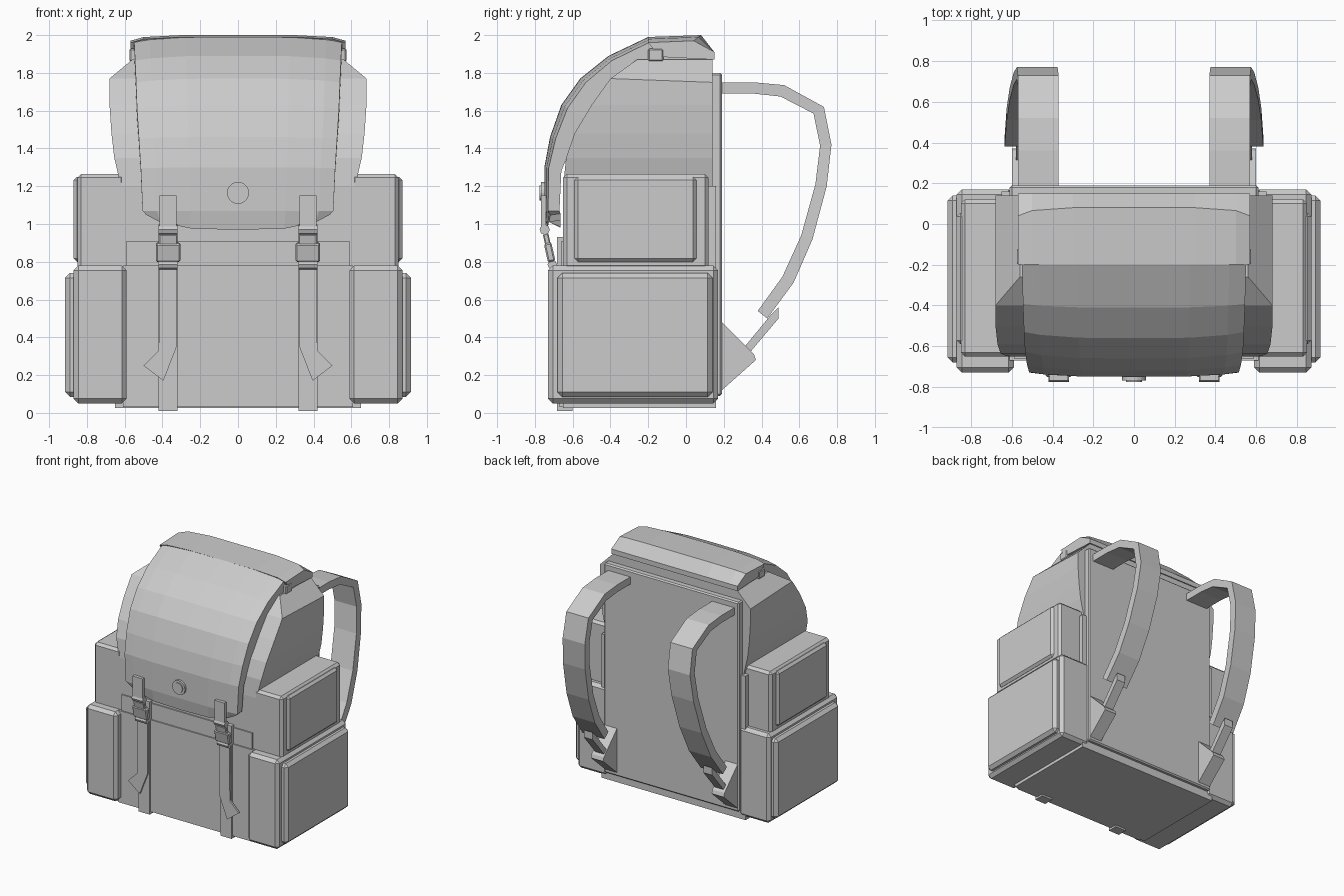
import bpy, bmesh, math
from mathutils import Vector, Matrix

if "Cube" in bpy.data.objects:
    bpy.data.objects.remove(bpy.data.objects["Cube"])

grey = bpy.data.materials.new("grey canvas")
grey.diffuse_color = (0.6, 0.6, 0.6, 1)
grey.use_nodes = True
grey.node_tree.nodes["Principled BSDF"].inputs["Base Color"].default_value = grey.diffuse_color


def finish(name, bm, bevel=0):
    bmesh.ops.recalc_face_normals(bm, faces=bm.faces)
    me = bpy.data.meshes.new(name)
    bm.to_mesh(me)
    bm.free()
    ob = bpy.data.objects.new(name, me)
    bpy.context.collection.objects.link(ob)
    me.materials.append(grey)
    if bevel:
        m = ob.modifiers.new("bevel", 'BEVEL')
        m.width, m.segments = bevel, 1
    return ob


def loft(name, rings, bevel=0):
    """Closed cross-sections joined in order and capped at both ends."""
    bm = bmesh.new()
    rows = [[bm.verts.new(p) for p in r] for r in rings]
    n = len(rows[0])
    for a, b in zip(rows, rows[1:]):
        for i in range(n):
            j = (i + 1) % n
            bm.faces.new((a[i], a[j], b[j], b[i]))
    bm.faces.new(rows[0])
    bm.faces.new(rows[-1])
    return finish(name, bm, bevel)


def box(name, x, y, z, bevel=0, tilt=0):
    bm = bmesh.new()
    bmesh.ops.create_cube(bm, size=1)
    mid = Vector([(r[0] + r[1]) / 2 for r in (x, y, z)])
    size = [abs(r[1] - r[0]) for r in (x, y, z)]
    bm.transform(Matrix.Translation(mid) @ Matrix.Rotation(tilt, 4, 'X')
                 @ Matrix.Diagonal((*size, 1)))
    return finish(name, bm, bevel)


def rod(name, centre, radius, depth, axis, sides):
    bm = bmesh.new()
    bmesh.ops.create_cone(bm, cap_ends=True, segments=sides, radius1=radius,
                          radius2=radius, depth=depth)
    bm.transform(Matrix.Translation(centre) @ Matrix.Rotation(math.pi / 2, 4, axis))
    return finish(name, bm)


# Main bag, lofted upward: height, half width, front depth
sections = [(0.03, .62, -.65), (1.2, .62, -.65), (1.35, .655, -.635),
            (1.48, .67, -.59), (1.63, .68, -.50), (1.77, .68, -.40), (1.87, .56, -.26)]
loft("main_bag", [[(-w, f, z), (w, f, z), (w, .14, z - (.02 if z == 1.77 else 0)),
                   (-w, .14, z - (.02 if z == 1.77 else 0))] for z, w, f in sections])
box("base", (-.65, .65), (-.65, .16), (.025, .06))
box("back_edge", (-.65, .65), (.1, .16), (.025, 1.2))
box("back_panel", (-.61, .61), (.13, .19), (.09, 1.8), .01)
box("front_panel", (-.61, .61), (-.67, -.6), (.03, .78))
box("front_band", (-.59, .59), (-.66, -.6), (.78, .91))

# Curved flap: outer and inner depth/height, half width
across = (-1, -.85, -.5, 0, .5, .85, 1)
flap = [((-.735, .97), (-.665, .98), .485), ((-.75, 1.07), (-.67, 1.07), .505),
        ((-.75, 1.3), (-.66, 1.28), .515), ((-.72, 1.46), (-.60, 1.43), .525),
        ((-.66, 1.63), (-.53, 1.56), .535), ((-.56, 1.77), (-.44, 1.69), .54),
        ((-.41, 1.89), (-.34, 1.79), .545), ((-.2, 1.99), (-.15, 1.89), .55)]
rings = []
for k, (o, i, w) in enumerate(flap):
    lift = .075 if k == 0 else 0
    outer, inner = [], []
    for t in across:
        c = .25 * t ** 4
        z_up = lift * t ** 4
        outer.append((w * t, o[0] + (i[0] - o[0]) * c, o[1] + (i[1] - o[1]) * c + z_up))
        inner.append((w * t, i[0], i[1] + z_up))
    rings.append(outer + inner[::-1])
loft("flap", rings)

# Top of the lid, slightly lower toward the ends
lid = [(-.2, 1.99), (.08, 2.0), (.15, 1.91), (.15, 1.87), (-.14, 1.885)]
rings = []
for x, drop in ((-.57, 1), (-.5, .35), (-.3, 0), (.3, 0), (.5, .35), (.57, 1)):
    rings.append([(x, y - (.04 * drop if 0 < y < .1 else 0),
                   z - (.03 * drop if z > 1.95 else 0)) for y, z in lid])
loft("lid_top", rings)
box("lid_seam", (-.54, .54), (-.2, .14), (1.84, 1.89))

# Round clasp on the flap
rod("clasp_disc", (0, -.755, 1.165), .058, .025, 'X', 20)
rod("clasp_centre", (0, -.762, 1.165), .04, .025, 'X', 16)

# Shoulder strap: outer and inner depth/height, sideways shift
strap = [((.18, 1.75), (.18, 1.69), 0), ((.36, 1.75), (.36, 1.69), 0),
         ((.52, 1.735), (.50, 1.675), 0), ((.73, 1.62), (.675, 1.585), 0),
         ((.77, 1.42), (.71, 1.415), .005), ((.745, 1.2), (.685, 1.21), .02),
         ((.67, .92), (.61, .94), .04), ((.57, .69), (.51, .72), .055),
         ((.43, .5), (.38, .54), .065)]

for s, side in ((1, "right"), (-1, "left")):
    # Stacked side pockets with raised outer panels
    box(side + "_lower_pocket", (s * .59, s * .87), (-.73, .17), (.05, .78), .025)
    box(side + "_lower_pocket_panel", (s * .8, s * .915), (-.68, .14), (.085, .74), .025)
    box(side + "_upper_pocket", (s * .6, s * .85), (-.65, .12), (.76, 1.265), .02)
    box(side + "_upper_pocket_panel", (s * .8, s * .87), (-.59, .055), (.8, 1.25), .018)

    # Shoulder strap, webbing and triangular anchor
    loft(side + "_shoulder_strap",
         [[(s * (.37 + d), *o), (s * (.57 + d), *o), (s * (.57 + d), *i), (s * (.37 + d), *i)]
          for o, i, d in strap])
    web = [(.49, .56), (.49, .50), (.33, .31), (.31, .35), (.45, .52)]
    loft(side + "_webbing", [[(s * x, y, z) for y, z in web] for x in (.5, .58)])
    tri = [(.18, .49), (.36, .31), (.37, .28), (.19, .12)]
    loft(side + "_strap_anchor", [[(s * x, y, z) for y, z in tri] for x in (.49, .6)])

    # Front strap with a loose kinked tail
    box(side + "_front_strap", (s * .32, s * .42), (-.682, -.6), (.01, .93))
    tail = [(.325, .78), (.415, .78), (.42, .33), (.5, .25), (.395, .17), (.325, .35)]
    loft(side + "_strap_tail", [[(s * x, y, z) for x, z in tail] for y in (-.705, -.69)])

    # Buckle between the flap and the front strap
    box(side + "_flap_strap", (s * .325, s * .415), (-.768, -.74), (.97, 1.15))
    rod(side + "_upper_loop", (s * .37, -.748, .97), .027, .1, 'Y', 8)
    rod(side + "_lower_loop", (s * .37, -.708, .785), .025, .1, 'Y', 8)
    box(side + "_buckle_clip", (s * .32, s * .42), (-.75, -.72), (.87, .95), .006, .22)
    box(side + "_buckle_socket", (s * .305, s * .435), (-.742, -.702), (.80, .90), .008, .22)
    # Small buckle where the lid meets the bag side
    box(side + "_lid_tab", (s * .54, s * .575), (-.2, -.12), (1.86, 1.93), .008)
